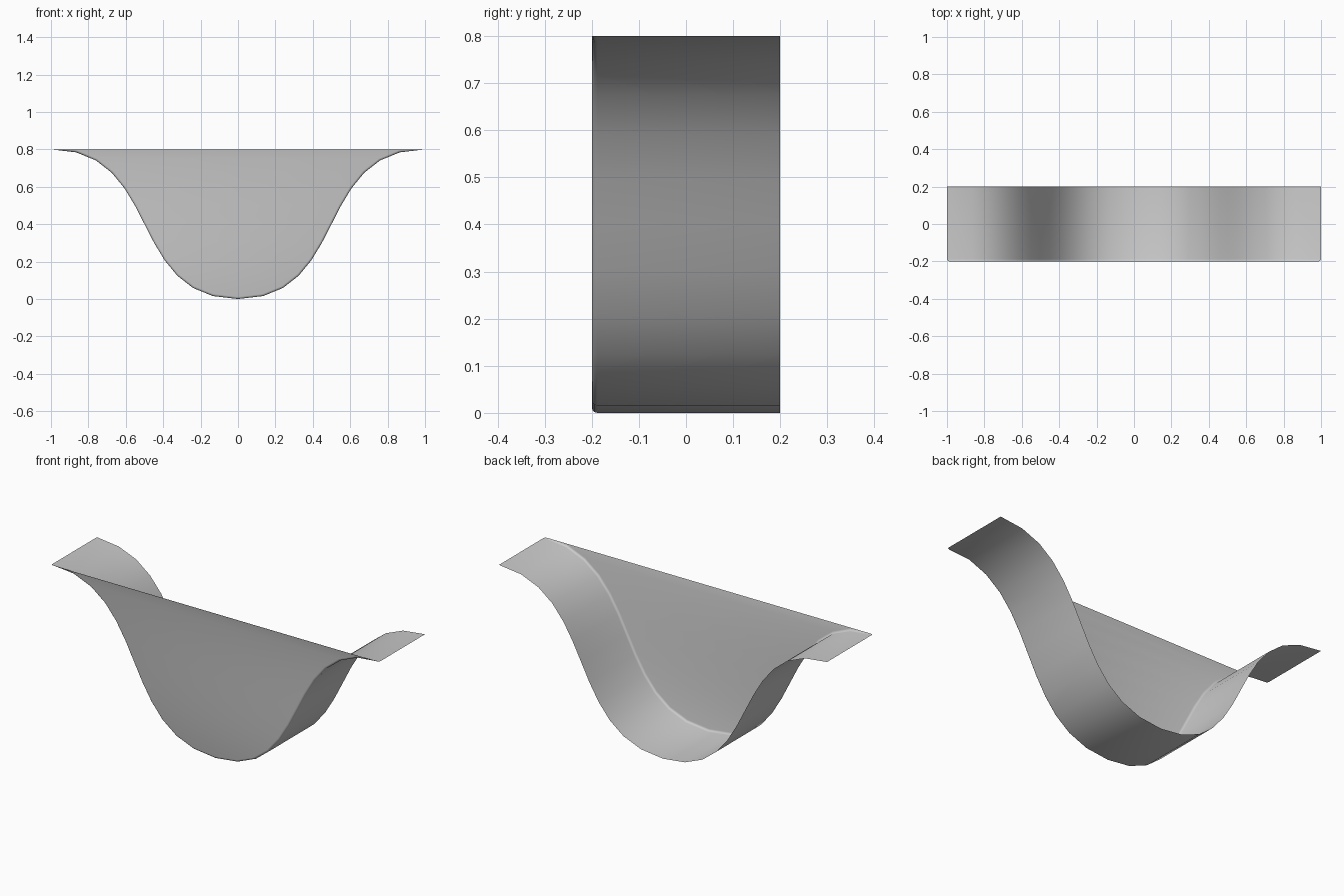
import bpy, bmesh, math

if "Cube" in bpy.data.objects:
    bpy.data.objects.remove(bpy.data.objects["Cube"])

HALF_DEPTH, HEIGHT, RADIUS = 0.2, 0.8, 0.012
STEPS, HANDLE, ROUND_STEPS = 12, 0.6, 3


def s_curve(t):
    """Point and inward normal on the right half of the valley profile."""
    a, s = HANDLE, 1 - t
    x = 3 * s * s * t * a + 3 * s * t * t * (1 - a) + t ** 3
    z = HEIGHT * (3 * t * t - 2 * t ** 3)
    dx = 3 * s * s * a + 6 * s * t * (1 - 2 * a) + 3 * t * t * a
    dz = HEIGHT * 6 * t * s
    length = math.hypot(dx, dz)
    return x, z, -dz / length, dx / length


def profile(inset):
    """Whole valley outline, moved inward by inset and kept below the rim."""
    right = []
    for i in range(STEPS + 1):
        x, z, nx, nz = s_curve(i / STEPS)
        if i == STEPS:
            right.append((x - inset * 1.3, HEIGHT))
        else:
            right.append((x + nx * inset, min(z + nz * inset, HEIGHT)))
    return [(-x, z) for x, z in right[:0:-1]] + right


bm = bmesh.new()

# Curved strip, then a small rounded edge leading into the front wall
sections = [(HALF_DEPTH, 0)]
for k in range(ROUND_STEPS + 1):
    ang = math.pi / 2 * k / ROUND_STEPS
    sections.append((-HALF_DEPTH + RADIUS * (1 - math.sin(ang)),
                     RADIUS * (1 - math.cos(ang))))
rows = [[bm.verts.new((x, y, z)) for x, z in profile(inset)]
        for y, inset in sections]
for r0, r1 in zip(rows, rows[1:]):
    for i in range(len(r0) - 1):
        bm.faces.new((r0[i], r0[i + 1], r1[i + 1], r1[i]))

# Front wall: level bands joining the two sides of the valley
front = rows[-1]
last = len(front) - 1
for i in range(STEPS):
    loop = [front[i], front[i + 1], front[last - i - 1], front[last - i]]
    if loop[1] is loop[2]:
        loop.pop(2)
    bm.faces.new(loop)

bmesh.ops.recalc_face_normals(bm, faces=bm.faces)
# The valley floor should face up
bm.faces.ensure_lookup_table()
if bm.faces[STEPS].normal.z < 0:
    bmesh.ops.reverse_faces(bm, faces=bm.faces)
for f in bm.faces:
    f.smooth = True

mesh = bpy.data.meshes.new("curved_valley_panel")
bm.to_mesh(mesh)
bm.free()
obj = bpy.data.objects.new("curved_valley_panel", mesh)
bpy.context.collection.objects.link(obj)
